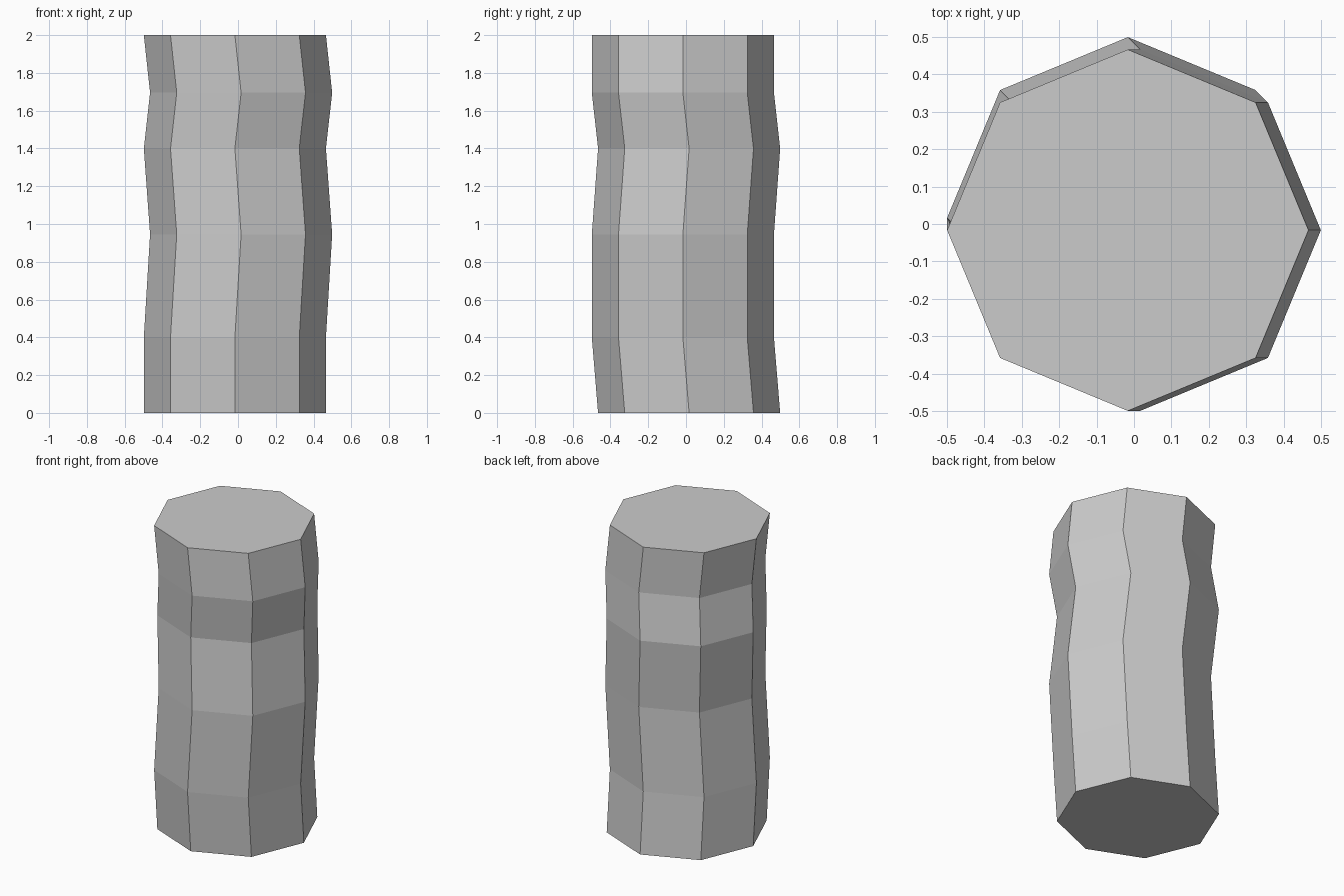
import bpy, bmesh
from math import cos, sin, pi

if "Cube" in bpy.data.objects:
    bpy.data.objects.remove(bpy.data.objects["Cube"])

SIDES, RADIUS, SHIFT = 8, 0.482, 0.0165

# Ring heights with the direction each ring is nudged in x and y
RINGS = [(0.0, -1, 1), (0.40, -1, -1), (0.945, 1, -1),
         (1.40, -1, 1), (1.695, 1, -1), (2.0, -1, -1)]

bm = bmesh.new()
loops = []
for z, dx, dy in RINGS:
    loops.append([bm.verts.new((dx * SHIFT + RADIUS * cos(2 * pi * i / SIDES),
                                dy * SHIFT + RADIUS * sin(2 * pi * i / SIDES), z))
                  for i in range(SIDES)])

# Side walls between neighbouring rings
for low, high in zip(loops, loops[1:]):
    for i in range(SIDES):
        j = (i + 1) % SIDES
        bm.faces.new((low[i], low[j], high[j], high[i]))

# End caps
bm.faces.new(loops[0][::-1])
bm.faces.new(loops[-1])

mesh = bpy.data.meshes.new("crooked_column")
bm.to_mesh(mesh)
bm.free()
bpy.context.collection.objects.link(bpy.data.objects.new("crooked_column", mesh))
